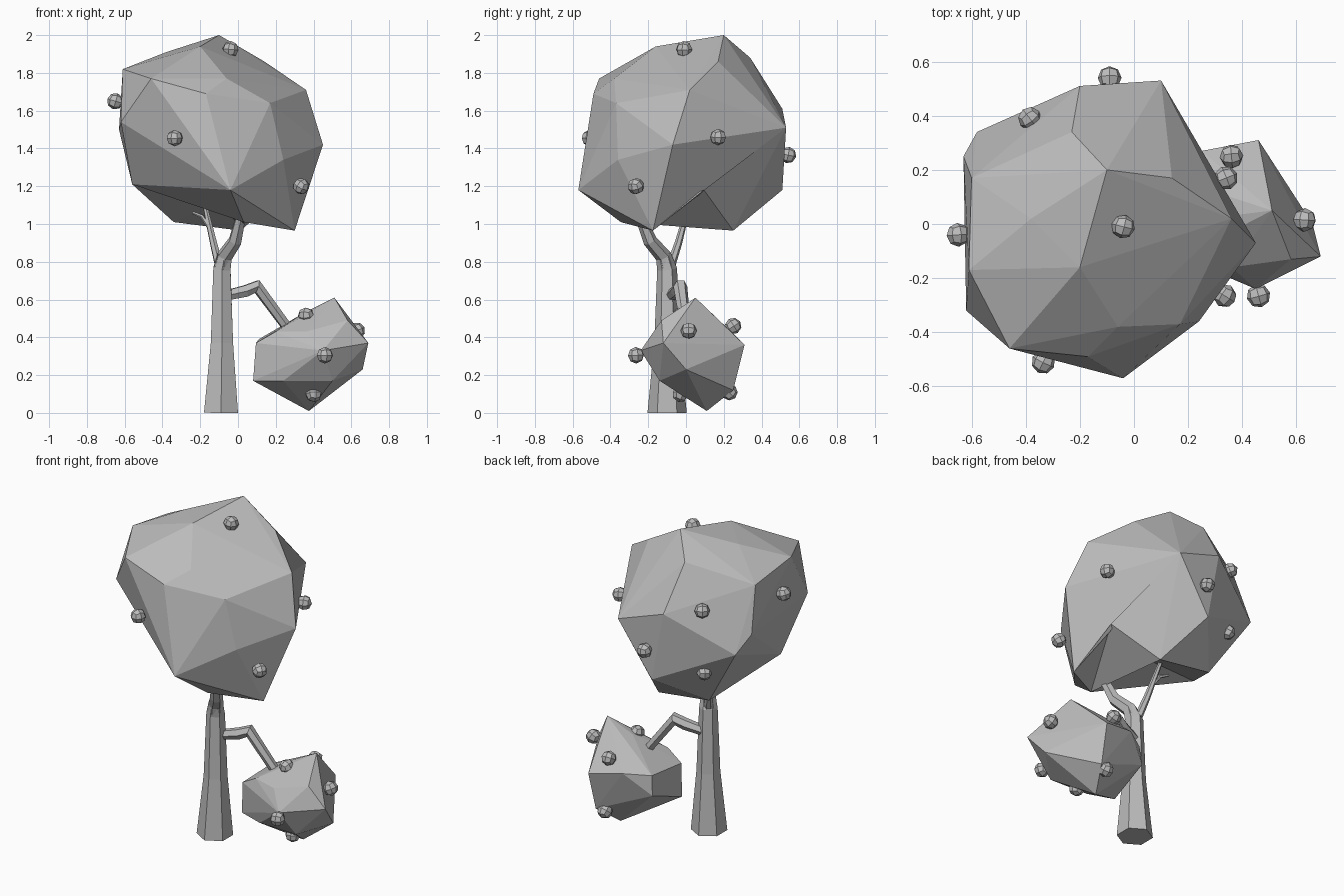
import bpy, bmesh
from mathutils import Vector

cube = bpy.data.objects.get("Cube")
if cube:
    bpy.data.objects.remove(cube, do_unlink=True)

grey = bpy.data.materials.new("plain grey")
grey.use_nodes = True
grey.diffuse_color = (0.5, 0.5, 0.5, 1)
grey.node_tree.nodes["Principled BSDF"].inputs["Base Color"].default_value = (0.5, 0.5, 0.5, 1)


def add(name, data):
    ob = bpy.data.objects.new(name, data)
    bpy.context.collection.objects.link(ob)
    data.materials.append(grey)
    return ob


def dent(bm, faces, tip):
    """Replace a patch of faces with a fan that meets at the tip."""
    bmesh.ops.delete(bm, geom=faces, context='FACES')
    tip = bm.verts.new(tip)
    for e in [e for e in bm.edges if e.is_boundary]:
        bm.faces.new((e.verts[0], e.verts[1], tip))
    bmesh.ops.recalc_face_normals(bm, faces=bm.faces)
    bm.normal_update()


def foliage(name, points, notch=None, hollow=None):
    """Faceted hull. The edge joining the last two points may bend in to a notch,
    and the underside may rise to a hollow."""
    bm = bmesh.new()
    verts = [bm.verts.new(p) for p in points]
    bmesh.ops.convex_hull(bm, input=verts)
    if notch:
        dent(bm, list(bm.edges.get(verts[-2:]).link_faces), notch)
    if hollow:
        dent(bm, [f for f in bm.faces if f.normal.z < -0.85], hollow)
    loose = [v for v in bm.verts if not v.link_faces]
    bmesh.ops.delete(bm, geom=loose, context='VERTS')
    bmesh.ops.recalc_face_normals(bm, faces=bm.faces)
    me = bpy.data.meshes.new(name)
    bm.to_mesh(me)
    bm.free()
    return add(name, me)


def limb(name, path):
    """Six-sided tapered limb; each path entry is (x, y, z, radius)."""
    cu = bpy.data.curves.new(name, 'CURVE')
    cu.dimensions = '3D'
    cu.bevel_depth = 1
    cu.bevel_resolution = 1
    cu.use_fill_caps = True
    sp = cu.splines.new('POLY')
    sp.points.add(len(path) - 1)
    for pt, (x, y, z, r) in zip(sp.points, path):
        pt.co = (x, y, z, 1)
        pt.radius = r
    sp.use_smooth = False
    ob = add(name, cu)
    bpy.ops.object.select_all(action='DESELECT')
    ob.select_set(True)
    bpy.context.view_layer.objects.active = ob
    bpy.ops.object.convert(target='MESH')


# Trunk and branches
limb("trunk", [(-.09, -.1, 0, .104), (-.085, -.1, .37, .068),
               (-.085, -.1, .76, .053), (-.07, -.12, .84, .04)])
limb("main_fork", [(-.085, -.1, .76, .05), (-.07, -.12, .83, .043),
                   (-.015, -.19, .91, .037), (.02, -.25, 1.06, .027)])
limb("thin_fork", [(-.1, -.08, .78, .024), (-.13, -.04, .9, .02), (-.18, .02, 1.12, .012)])
limb("twig", [(-.145, -.02, .97, .012), (-.19, 0, 1.04, .011), (-.24, .02, 1.06, .008)])
limb("side_branch", [(-.07, -.08, .62, .03), (.04, -.05, .645, .035),
                     (.1, -.03, .67, .038), (.27, 0, .44, .028)])

# Large crown, listed from the top down
foliage("large_crown", [
    (-.1, .2, 2), (-.2, -.16, 1.94), (-.38, .02, 1.91), (-.23, .34, 1.88), (.14, .17, 1.86),
    (-.61, -.17, 1.82), (-.06, -.38, 1.77), (-.6, .17, 1.77), (-.46, -.46, 1.77),
    (.36, .02, 1.71), (-.17, -.49, 1.69), (.17, -.37, 1.64), (-.2, .51, 1.61),
    (-.62, -.32, 1.54), (-.63, .25, 1.5), (-.58, .34, 1.39), (.1, .53, 1.51),
    (.45, -.07, 1.42), (.24, -.36, 1.34), (-.56, -.14, 1.21), (-.04, -.57, 1.18),
    (-.12, .51, 1.18), (-.34, .255, 1.01), (.03, -.345, 1.01),
    (.015, .25, .965), (.3, -.175, .965)], notch=(.25, .095, 1.18), hollow=(-.08, 0, 1.12))

# Small crown at the end of the side branch
foliage("small_crown", [
    (.51, .05, .61), (.35, .03, .53), (.58, -.13, .49), (.36, -.16, .43), (.2, -.11, .43),
    (.25, .27, .4), (.11, .18, .39), (.69, -.12, .37), (.46, .31, .36), (.095, -.09, .37),
    (.45, -.24, .33), (.1, .19, .27), (.66, 0, .23), (.08, -.075, .17), (.24, -.13, .17),
    (.5, -.14, .17), (.45, .25, .12), (.375, .11, .01)])

# Fruit: a rounded cube of 24 quads, shared by every copy
bm = bmesh.new()
bmesh.ops.create_cube(bm, size=1)
bmesh.ops.subdivide_edges(bm, edges=bm.edges[:], cuts=1, use_grid_fill=True)
for v in bm.verts:
    v.co = v.co.normalized() * 0.044
fruit_mesh = bpy.data.meshes.new("fruit")
bm.to_mesh(fruit_mesh)
bm.free()
fruit_mesh.materials.append(grey)

centres = {
    "large_crown": ((-.04, -.01, 1.925), (-.65, -.04, 1.65), (-.385, .39, 1.635),
                    (.34, .17, 1.46), (-.335, -.51, 1.455), (-.09, .54, 1.365),
                    (.335, -.265, 1.2), (-.386, .37, 1.24)),
    "small_crown": ((.36, -.03, .515), (.36, .25, .46), (.63, .015, .435),
                    (.46, -.265, .305), (.4, .23, .11), (.4, -.03, .1)),
}
for crown, spots in centres.items():
    middle = Vector((-.08, 0, 1.48)) if crown == "large_crown" else Vector((.38, .03, .32))
    for i, spot in enumerate(spots):
        ob = bpy.data.objects.new(f"{crown}_fruit_{i + 1}", fruit_mesh)
        bpy.context.collection.objects.link(ob)
        ob.location = spot
        ob.rotation_euler = (Vector(spot) - middle).to_track_quat('Z', 'Y').to_euler()
